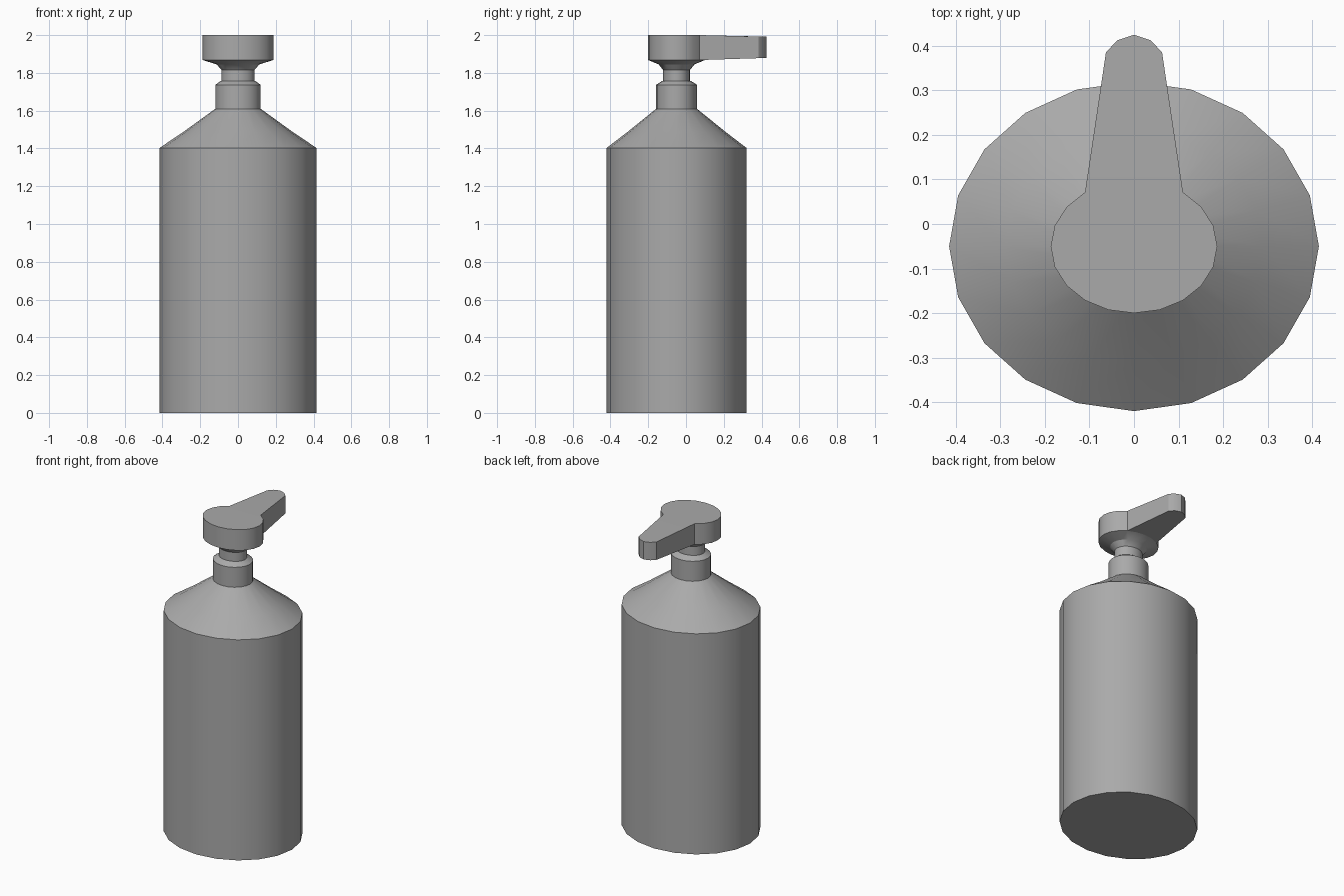
import bpy
import bmesh
from math import cos, sin, radians, pi

if "Cube" in bpy.data.objects:
    bpy.data.objects.remove(bpy.data.objects["Cube"])

SIDES = 20
AXIS_Y = -0.05  # the bottle stands forward of the centre, the nozzle points back

grey = bpy.data.materials.new("plain grey")
grey.use_nodes = True
COLOUR = (0.4, 0.4, 0.4, 1)
grey.diffuse_color = COLOUR
grey.node_tree.nodes["Principled BSDF"].inputs["Base Color"].default_value = COLOUR


def finish(name, bm):
    bmesh.ops.recalc_face_normals(bm, faces=bm.faces)
    mesh = bpy.data.meshes.new(name)
    bm.to_mesh(mesh)
    bm.free()
    mesh.materials.append(grey)
    obj = bpy.data.objects.new(name, mesh)
    bpy.context.collection.objects.link(obj)
    bpy.ops.object.select_all(action="DESELECT")
    obj.select_set(True)
    bpy.context.view_layer.objects.active = obj
    bpy.ops.object.shade_smooth_by_angle(angle=radians(30))
    return obj


def oval(rx, ry, angle):
    return rx * cos(angle), AXIS_Y + ry * sin(angle)


def oval_lathe(name, profile):
    """Stack oval rings given as (x radius, y radius, height) and cap both ends."""
    bm = bmesh.new()
    rings = [[bm.verts.new((*oval(rx, ry, 2 * pi * i / SIDES), z)) for i in range(SIDES)]
             for rx, ry, z in profile]
    for low, high in zip(rings, rings[1:]):
        for i in range(SIDES):
            j = (i + 1) % SIDES
            bm.faces.new((low[i], low[j], high[j], high[i]))
    bm.faces.new(rings[0])
    bm.faces.new(rings[-1])
    return finish(name, bm)


# Bottle with sloping shoulder
oval_lathe("bottle", [(0.415, 0.37, 0), (0.415, 0.37, 1.403),
                      (0.29, 0.26, 1.487), (0.12, 0.108, 1.61)])

# Collar with chamfered top
oval_lathe("collar", [(0.12, 0.108, 1.605), (0.12, 0.108, 1.737), (0.09, 0.075, 1.758)])

# Stem flaring out to the underside of the head
oval_lathe("stem", [(0.087, 0.071, 1.75), (0.087, 0.071, 1.815),
                    (0.113, 0.095, 1.845), (0.187, 0.15, 1.868)])

# Pump head: round front with a tapering nozzle, as one outline
bm = bmesh.new()
outline = [oval(0.187, 0.15, radians(a)) for a in range(126, 415, 18)]
tip = [(0.063, 0.385), (0.038, 0.412), (0, 0.425), (-0.038, 0.412), (-0.063, 0.385)]


def head_layer(z, tip_z):
    round_part = [bm.verts.new((x, y, z)) for x, y in outline]
    nozzle_part = [bm.verts.new((x, y, tip_z)) for x, y in tip]
    bm.faces.new(round_part)
    bm.faces.new([round_part[0], round_part[-1]] + nozzle_part)
    return round_part + nozzle_part


bottom = head_layer(1.868, 1.878)
top = head_layer(2.0, 1.992)
for i in range(len(top)):
    j = (i + 1) % len(top)
    bm.faces.new((bottom[i], bottom[j], top[j], top[i]))
finish("pump_head", bm)
